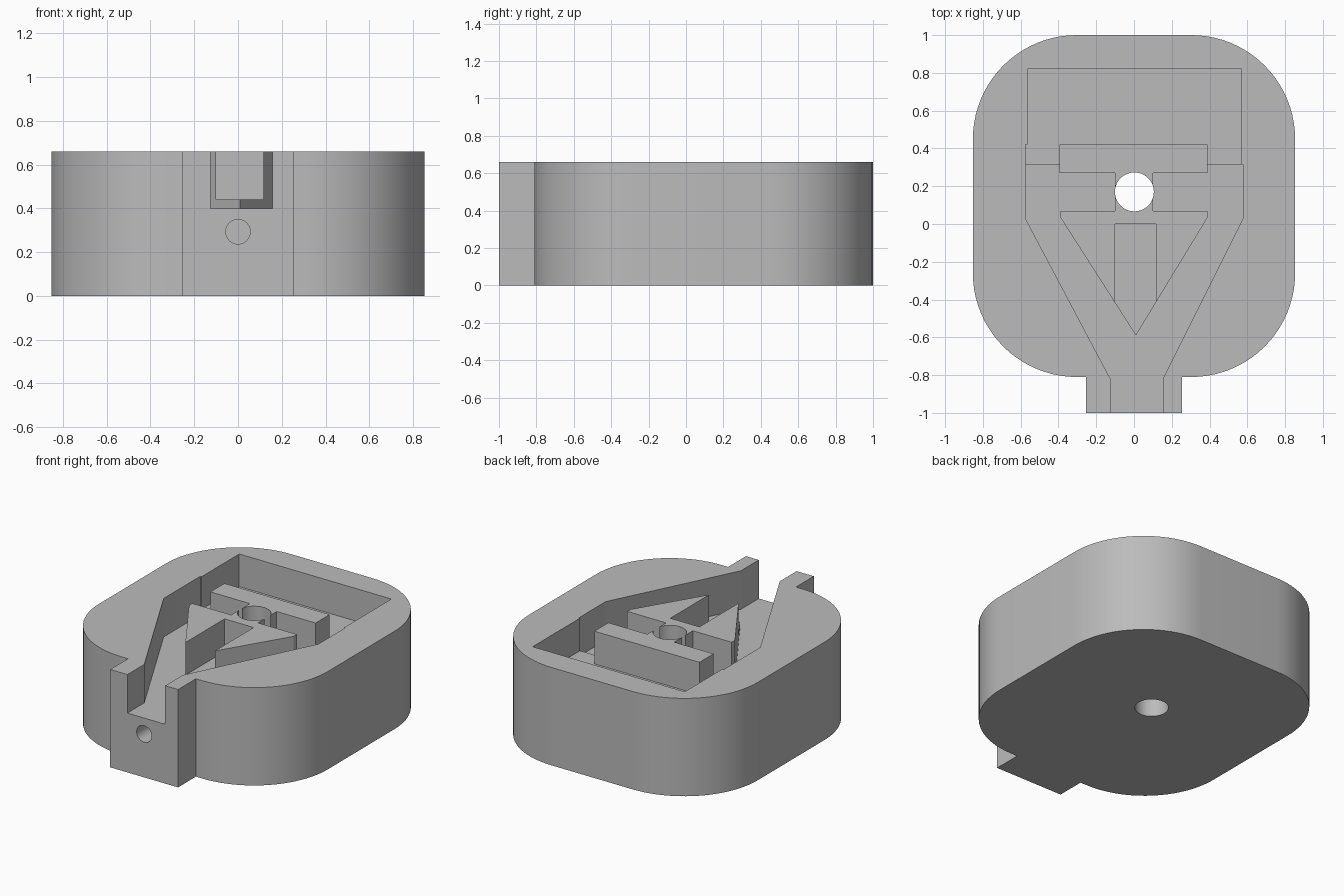
import bpy, bmesh
from math import sin, cos, pi
from mathutils import Matrix

cube = bpy.data.objects.get("Cube")
if cube:
    bpy.data.objects.remove(cube, do_unlink=True)

grey = bpy.data.materials.new("plain_grey")
grey.use_nodes = True
color = (0.5, 0.5, 0.5, 1)
grey.diffuse_color = color
for node in grey.node_tree.nodes:
    if node.type == 'BSDF_PRINCIPLED':
        node.inputs["Base Color"].default_value = color

TOP, FLOOR, STEP, ABOVE = 0.66, 0.40, 0.44, 0.9


def add_object(name, bm):
    bmesh.ops.recalc_face_normals(bm, faces=bm.faces[:])
    mesh = bpy.data.meshes.new(name)
    bm.to_mesh(mesh)
    bm.free()
    mesh.materials.append(grey)
    obj = bpy.data.objects.new(name, mesh)
    bpy.context.collection.objects.link(obj)
    return obj


def prism(name, outline, z0, z1):
    """Extrude a flat outline from z0 to z1."""
    bm = bmesh.new()
    face = bm.faces.new([bm.verts.new((x, y, z0)) for x, y in outline])
    grown = bmesh.ops.extrude_face_region(bm, geom=[face])["geom"]
    verts = [v for v in grown if isinstance(v, bmesh.types.BMVert)]
    bmesh.ops.translate(bm, verts=verts, vec=(0, 0, z1 - z0))
    return add_object(name, bm)


def rod(name, center, radius, length, matrix=Matrix()):
    bm = bmesh.new()
    bmesh.ops.create_cone(bm, cap_ends=True, segments=48, radius1=radius,
                          radius2=radius, depth=length,
                          matrix=Matrix.Translation(center) @ matrix)
    return add_object(name, bm)


def combine(target, tool, operation='DIFFERENCE'):
    """Apply a boolean and discard the tool."""
    tool.hide_render = True
    mod = target.modifiers.new(tool.name, 'BOOLEAN')
    mod.operation, mod.solver, mod.object = operation, 'EXACT', tool
    bpy.ops.object.select_all(action='DESELECT')
    bpy.context.view_layer.objects.active = target
    target.select_set(True)
    bpy.ops.object.modifier_apply(modifier=mod.name)
    bpy.data.objects.remove(tool, do_unlink=True)


def arc(cx, cy, r, start, steps=20):
    return [(cx + r * cos(start + pi / 2 * i / steps),
             cy + r * sin(start + pi / 2 * i / steps)) for i in range(steps + 1)]


# Rounded body with the square spout on the front
W, R, BACK, FRONT = 0.853, 0.55, 1.0, -0.81
outline = (arc(W - R, BACK - R, R, 0) + arc(R - W, BACK - R, R, pi / 2)
           + arc(R - W, FRONT + R, R, pi)
           + [(-0.253, FRONT), (-0.253, -1), (0.253, -1), (0.253, FRONT)]
           + arc(W - R, FRONT + R, R, 3 * pi / 2))
body = prism("molded_body", outline, 0, TOP)

# Funnel pocket that opens through the spout
combine(body, prism("funnel_cutter", [
    (-0.125, -1.1), (0.157, -1.1), (0.157, -0.81), (0.578, 0.03), (0.578, 0.315),
    (-0.575, 0.315), (-0.575, 0.03), (-0.125, -0.82)], FLOOR, ABOVE))

# Shallower rear pocket
combine(body, prism("rear_cutter", [
    (-0.5, 0.2), (0.5, 0.2), (0.57, 0.315), (0.57, 0.82), (-0.565, 0.82),
    (-0.565, 0.42), (-0.575, 0.42), (-0.575, 0.315)], STEP, ABOVE))

# Island: rear bar, neck and wedge, with an open slot in the wedge
island = prism("center_island", [
    (-0.395, 0.42), (-0.395, 0.27), (-0.1, 0.27), (-0.1, 0.07), (-0.39, 0.07),
    (-0.39, 0.035), (0.01, -0.59), (0.39, 0.035), (0.39, 0.07), (0.1, 0.07),
    (0.1, 0.27), (0.39, 0.27), (0.39, 0.42)], 0.3, TOP)
combine(island, prism("slot_cutter", [
    (-0.1, -0.7), (0.117, -0.7), (0.117, 0), (-0.1, 0)], STEP, ABOVE))
combine(body, island, 'UNION')

# Vertical through hole and blind hole in the spout
combine(body, rod("through_hole", (0.002, 0.17, 0.4), 0.103, 2))
combine(body, rod("spout_hole", (0, -0.9, 0.293), 0.056, 0.6,
                  Matrix.Rotation(pi / 2, 4, 'X')))

bpy.ops.object.shade_smooth_by_angle(angle=pi / 6)
